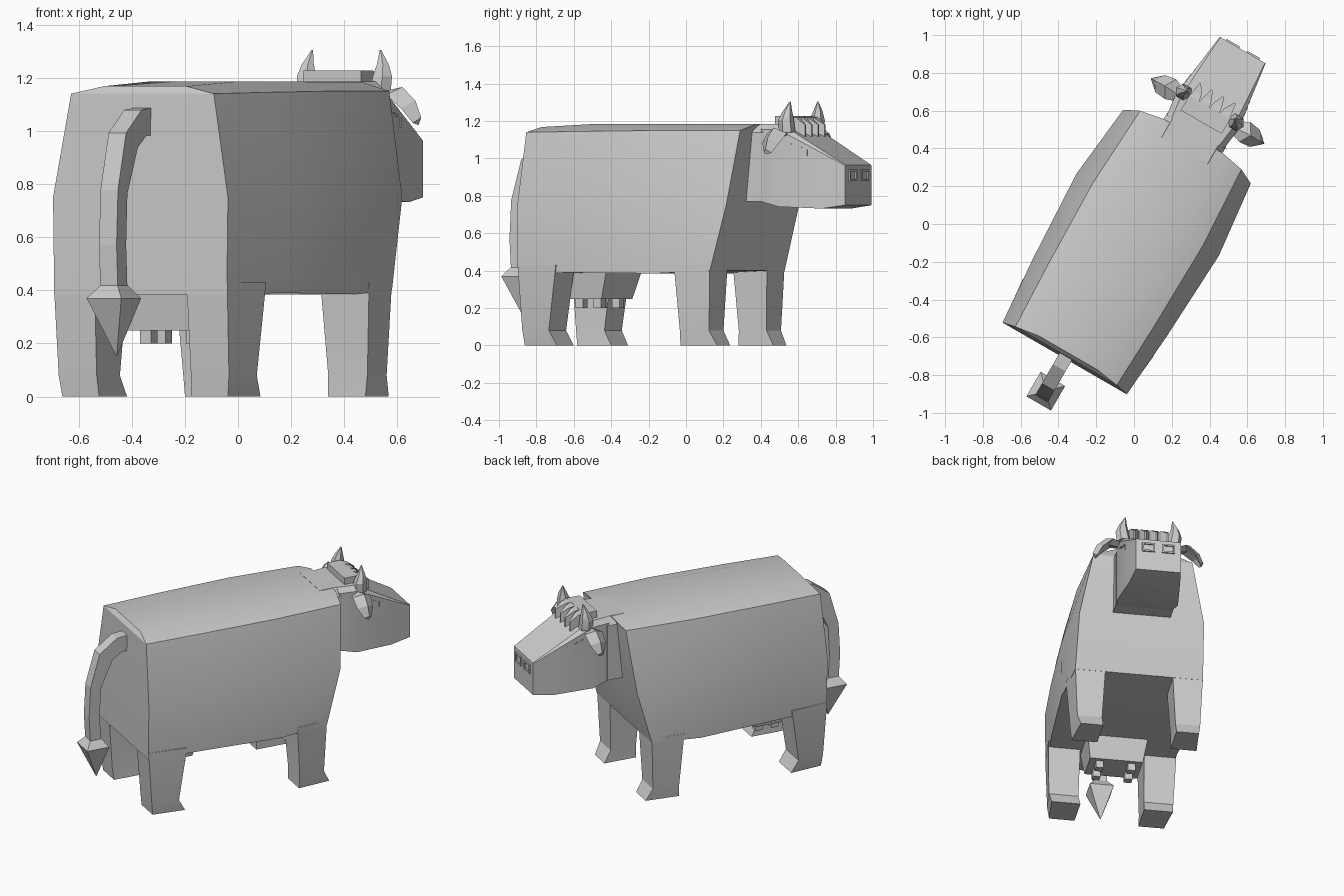
import bpy, bmesh, math
from mathutils import Matrix, Vector

if "Cube" in bpy.data.objects:
    bpy.data.objects.remove(bpy.data.objects["Cube"])

# The animal is modelled facing +y, then turned to its final heading
PLACE = Matrix.Translation((0.033, -0.019, 0)) @ Matrix.Rotation(math.radians(-30), 4, 'Z')

hide = bpy.data.materials.new("grey_hide")
hide.diffuse_color = (0.6, 0.6, 0.6, 1)
hide.use_nodes = True
hide.node_tree.nodes["Principled BSDF"].inputs["Base Color"].default_value = hide.diffuse_color


def finish(name, bm, smooth=True):
    bmesh.ops.recalc_face_normals(bm, faces=bm.faces)
    bm.transform(PLACE)
    me = bpy.data.meshes.new(name)
    bm.to_mesh(me)
    bm.free()
    me.materials.append(hide)
    ob = bpy.data.objects.new(name, me)
    bpy.context.collection.objects.link(ob)
    if smooth:
        bpy.ops.object.select_all(action='DESELECT')
        ob.select_set(True)
        bpy.context.view_layer.objects.active = ob
        bpy.ops.object.shade_smooth_by_angle(angle=math.radians(25))
    return ob


def loft(name, rings, smooth=True, caps=(True, True)):
    """Skin a list of equal-length point rings; returns nothing but the object."""
    bm = bmesh.new()
    rows = [[bm.verts.new(p) for p in r] for r in rings]
    n = len(rows[0])
    for a, b in zip(rows, rows[1:]):
        for i in range(n):
            j = (i + 1) % n
            bm.faces.new((a[i], a[j], b[j], b[i]))
    for row, cap in zip((rows[0], rows[-1]), caps):
        if cap:
            bm.faces.new(row)
    return finish(name, bm, smooth)


def box(name, x0, x1, y0, y1, z0, z1):
    loft(name, [[(x0, y0, z), (x1, y0, z), (x1, y1, z), (x0, y1, z)] for z in (z0, z1)], False)


def mirrored(rings, s):
    return [[(s * x, y, z) for x, y, z in r] for r in rings]


# Body: four stations per side, stacked upwards and closed by a gently crowned back
def outline(widths, ys, zs):
    right = list(zip(widths, ys, zs))
    return right + [(-x, y, z) for x, y, z in reversed(right)]


levels = [
    ((.375, .405, .43, .40), (-.80, -.42, .08, .40), (.385, .39, .385, .40)),
    ((.38, .41, .435, .39), (-.80, -.42, .08, .495), (.75, .75, .75, .75)),
    ((.31, .325, .335, .31), (-.785, -.42, .08, .535), (1.14, 1.145, 1.15, 1.15)),
    ((.18, .19, .20, .18), (-.765, -.42, .08, .56), (1.168, 1.185, 1.185, 1.183)),
]
bm = bmesh.new()
rows = [[bm.verts.new(p) for p in outline(*lv)] for lv in levels]
for a, b in zip(rows, rows[1:]):
    for i in range(8):
        j = (i + 1) % 8
        bm.faces.new((a[i], a[j], b[j], b[i]))
for row in (rows[0], rows[-1]):
    for i in range(3):
        bm.faces.new((row[i], row[i + 1], row[6 - i], row[7 - i]))
finish("body", bm)

# Legs with slightly flared hooves: z, outer back, outer front, inner, y back, y front
LEGS = {
    "rear": [(.43, .377, .402, .20, -.80, -.55), (.08, .37, .39, .205, -.775, -.60),
             (0, .36, .38, .20, -.765, -.555)],
    "front": [(.43, .422, .40, .21, .19, .40), (.08, .40, .385, .23, .215, .386),
              (0, .392, .37, .23, .214, .428)],
}
for end, spec in LEGS.items():
    rings = [[(ob, y0, z), (of, y1, z), (i, y1, z), (i, y0, z)] for z, ob, of, i, y0, y1 in spec]
    for side, s in (("right", 1), ("left", -1)):
        loft(f"{end}_{side}_leg", mirrored(rings, s))

# Udder with four teats
loft("udder", [[(-w, y0, z), (w, y0, z), (w, y1, z), (-w, y1, z)]
               for w, y0, y1, z in ((.165, -.61, -.405, .248), (.19, -.63, -.36, .40))], False)
for i, x in enumerate((-.1, .1)):
    for j, y in enumerate((-.565, -.455)):
        box(f"teat_{i}_{j}", x - .024, x + .024, y - .024, y + .024, .20, .255)

# Neck collar between body and head
loft("neck", [[(-.18, y, .77), (.18, y, .77), (.18, y, 1.14), (.14, y, 1.185),
               (-.14, y, 1.185), (-.18, y, 1.14)] for y in (.47, .60)])

# Head: y, half width, bottom, top, bevel on the crown
head = []
for y, w, zb, zt, b in ((.585, .175, .77, 1.185, .03), (.70, .19, .742, 1.185, .03),
                        (.95, .158, .732, 1.042, .012), (1.085, .14, .75, .966, .004)):
    head.append([(-w, y, zb), (w, y, zb), (w, y, zt - b), (w - b, y, zt),
                 (b - w, y, zt), (-w, y, zt - b)])
loft("head", head)

# Nostrils: shallow raised frames around a plate
for side, s in (("right", 1), ("left", -1)):
    x = s * .062
    for k, (a, b, c, d) in enumerate(((-.04, -.03, .88, .94), (.03, .04, .88, .94),
                                      (-.03, .03, .88, .89), (-.03, .03, .93, .94))):
        box(f"nostril_{side}_{k}", x + a, x + b, 1.075, 1.094, c, d)

# Ears: drooping bent leaf, horns: tapered and leaning inwards, eyes: closed lids
for side, s in (("right", 1), ("left", -1)):
    ear = []
    for x, z, y0, y1, t in ((.17, 1.12, .68, .74, .03), (.245, 1.135, .655, .775, .03),
                            (.305, 1.085, .66, .765, .028), (.335, 1.03, .69, .735, .02)):
        ym, dx = (y0 + y1) / 2, .6 * t
        ear.append([(x - dx, y0, z), (x, ym, z - t * .4), (x - dx, y1, z), (x + dx, ym, z + t)])
    loft(f"{side}_ear", mirrored(ear, s), False)

    horn = []
    for x, y, z, r in ((.155, .735, 1.14, .045), (.165, .735, 1.205, .042),
                       (.163, .742, 1.25, .026), (.148, .75, 1.305, .003)):
        horn.append([(x + r * math.cos(a), y + r * math.sin(a), z)
                     for a in (math.tau * k / 6 for k in range(6))])
    loft(f"{side}_horn", mirrored(horn, s))

    for k, (y, z, h) in enumerate(((.765, 1.078, .006), (.795, 1.066, .006),
                                   (.825, 1.058, .006), (.865, 1.03, .036))):
        w = .19 - (y - .70) * .128
        ln = .012 if k < 3 else .004
        e = [[(w - .004, y - ln, zz), (w + .004, y - ln, zz), (w + .002, y + ln, zz),
              (w - .006, y + ln, zz)] for zz in (z - h / 2, z + h / 2)]
        loft(f"{side}_eye_{k}", mirrored(e, s), False)

# Forelock: flat tuft with four teeth falling over the brow
box("forelock", -.125, .125, .645, .735, 1.175, 1.228)
for k in range(4):
    x0 = -.125 + .0625 * k
    x1 = x0 + .0625
    xm = (x0 + x1) / 2 + (k - 1.5) * .008
    loft(f"forelock_tooth_{k}", [
        [(x0, .73, 1.16), (x1, .73, 1.16), (x1, .73, 1.228), (x0, .73, 1.228)],
        [(x0 + .008, .77, 1.13), (x1 - .008, .77, 1.13), (x1 - .008, .77, 1.218), (x0 + .008, .77, 1.218)],
        [(xm - .005, .82, 1.11), (xm + .005, .82, 1.11), (xm + .005, .82, 1.18), (xm - .005, .82, 1.18)],
    ], False)

# Tail: square section swept along a bent path, with a pointed tuft
path = [Vector(p) for p in ((0, -.72, 1.04), (0, -.84, 1.03), (0, -.93, .965),
                            (0, -1.0, .77), (0, -1.01, .57), (0, -1.0, .40))]
tail = []
for i, p in enumerate(path):
    d = (path[min(i + 1, len(path) - 1)] - path[max(i - 1, 0)]).normalized()
    n = Vector((1, 0, 0)).cross(d) * (.052 if i < 3 else .036)
    w = Vector((.038, 0, 0))
    tail.append([p - w - n, p + w - n, p + w + n, p - w + n])
loft("tail", tail, False)
loft("tail_tuft", [[(-r, y - r, z), (r, y - r, z), (r, y + r, z), (-r, y + r, z)]
                   for r, y, z in ((.036, -1.0, .42), (.075, -1.0, .37), (.002, -.98, .155))], False)
